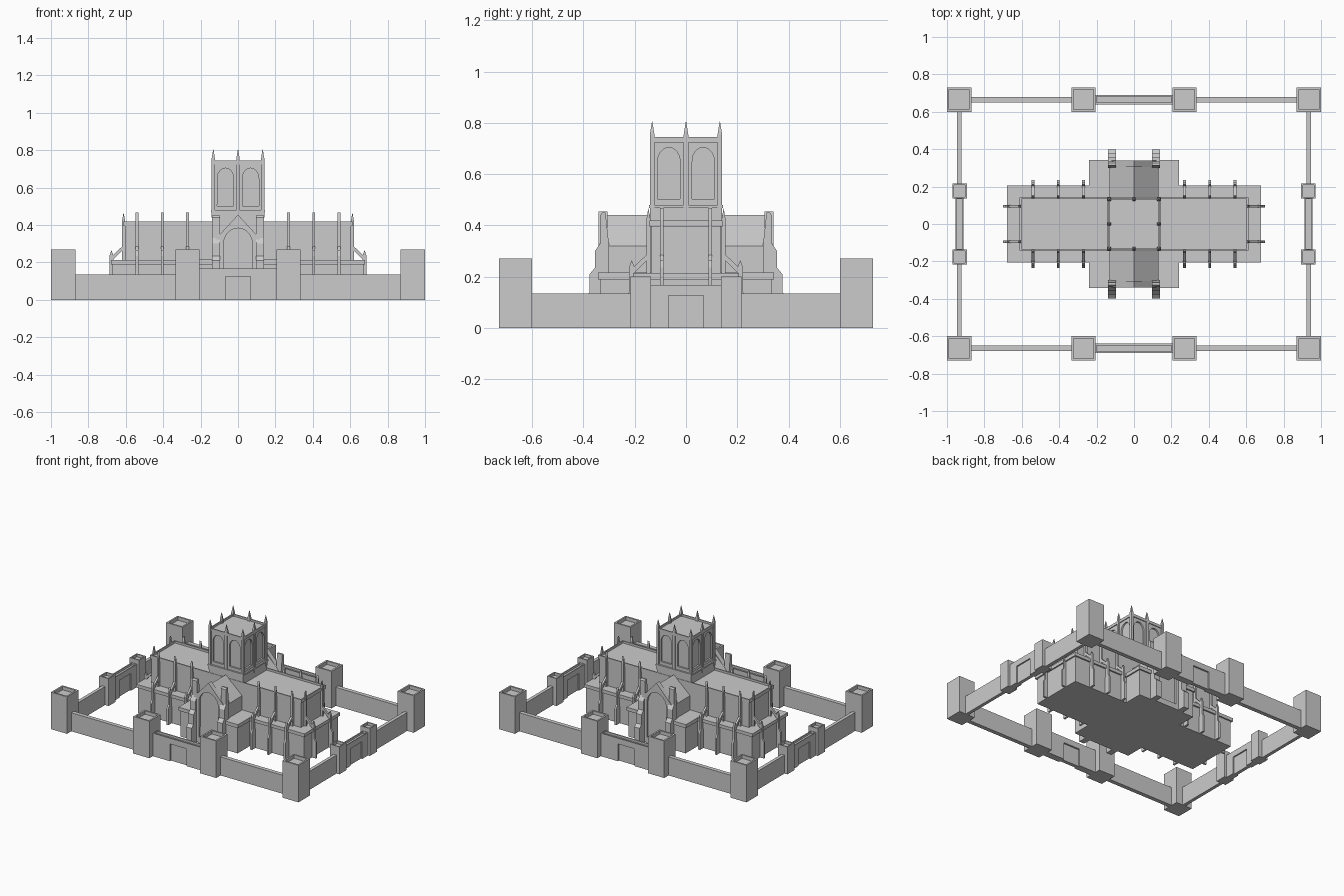
import bpy, bmesh, math
from mathutils import Matrix, Vector

if "Cube" in bpy.data.objects:
    bpy.data.objects.remove(bpy.data.objects["Cube"])


def finish(name, bm):
    bmesh.ops.recalc_face_normals(bm, faces=bm.faces)
    me = bpy.data.meshes.new(name)
    bm.to_mesh(me)
    bm.free()
    ob = bpy.data.objects.new(name, me)
    bpy.context.collection.objects.link(ob)
    return ob


def box(name, x0, x1, y0, y1, z0, z1, rim=0, depth=0.02):
    """Box; a rim gives it a parapet with a sunken top."""
    bm = bmesh.new()
    m = Matrix.Translation(((x0 + x1) / 2, (y0 + y1) / 2, (z0 + z1) / 2)) @ \
        Matrix.Diagonal((x1 - x0, y1 - y0, z1 - z0, 1))
    bmesh.ops.create_cube(bm, size=1, matrix=m)
    if rim:
        bm.normal_update()
        top = max(bm.faces, key=lambda f: f.calc_center_median().z)
        bmesh.ops.inset_region(bm, faces=[top], thickness=rim)
        inner = bmesh.ops.extrude_discrete_faces(bm, faces=[top])["faces"][0]
        for v in inner.verts:
            v.co.z -= depth
    return finish(name, bm)


def cbox(name, cx, cy, hx, hy, z0, z1, rim=0, depth=0.02):
    return box(name, cx - hx, cx + hx, cy - hy, cy + hy, z0, z1, rim, depth)


def prism(name, pts, t, pos=(0, 0, 0), angle=0):
    """Upright profile of (u, z) points, thickness t, turned about z."""
    bm = bmesh.new()
    rot = Matrix.Rotation(math.radians(angle), 3, 'Z')
    p = Vector(pos)
    a, b = [[bm.verts.new(rot @ Vector((u, s * t / 2, z)) + p) for u, z in pts] for s in (-1, 1)]
    bm.faces.new(a)
    bm.faces.new(b[::-1])
    n = len(pts)
    for i in range(n):
        bm.faces.new((a[i], b[i], b[(i + 1) % n], a[(i + 1) % n]))
    return finish(name, bm)


def pinnacle(name, x, y, z0, z1, r):
    bm = bmesh.new()
    m = Matrix.Translation((x, y, (z0 + z1) / 2)) @ Matrix.Rotation(math.pi / 4, 4, 'Z')
    bmesh.ops.create_cone(bm, cap_ends=True, segments=4, radius1=r, radius2=0.001,
                          depth=z1 - z0, matrix=m)
    finish(name, bm)


def arch(c, hw, z0, spring, top):
    curve = [(c + hw * math.cos(i * math.pi / 12), spring + (top - spring) * math.sin(i * math.pi / 12))
             for i in range(13)]
    return [(c - hw, z0), (c + hw, z0)] + curve


def cut(ob, cutter):
    cutter.hide_render = True
    cutter.hide_set(True)
    mod = ob.modifiers.new("recess", 'BOOLEAN')
    mod.operation = 'DIFFERENCE'
    mod.solver = 'EXACT'
    mod.object = cutter


# Enclosure: corner towers, gate towers, walls and gates
for s in (-1, 1):
    for x in (-0.935, -0.27, 0.27, 0.935):
        cbox("wall_tower", x, s * 0.665, 0.065, 0.065, 0, 0.27, 0.017, 0.025)
    for t in (-1, 1):
        cbox("long_wall", t * 0.602, s * 0.665, 0.275, 0.015, 0, 0.135)
        cbox("side_gate_tower", s * 0.932, t * 0.176, 0.038, 0.04, 0, 0.2, 0.012)
        cbox("side_wall", s * 0.935, t * 0.41, 0.012, 0.2, 0, 0.135)
    gate = cbox("main_gate", 0, s * 0.665, 0.21, 0.025, 0, 0.168, 0.012, 0.015)
    side = cbox("side_gate", s * 0.933, 0, 0.022, 0.14, 0, 0.168, 0.01, 0.015)
    for t in (-1, 1):
        cut(gate, cbox("gate_cutter", 0, s * 0.665 + t * 0.025, 0.068, 0.012, -0.02, 0.126))
        cut(side, cbox("gate_cutter", s * 0.933 + t * 0.022, 0, 0.01, 0.068, -0.02, 0.126))

# Aisles and transept side chapels
cbox("aisle", 0, 0, 0.67, 0.195, 0, 0.195)
cbox("aisle_cornice", 0, 0, 0.68, 0.206, 0.19, 0.214)
for s in (-1, 1):
    cbox("chapel", s * 0.18, 0, 0.05, 0.333, 0, 0.195)
    cbox("chapel_cornice", s * 0.185, 0, 0.055, 0.343, 0.19, 0.216)

# Nave upper walls with parapet
cbox("nave", 0, 0, 0.604, 0.137, 0, 0.4)
cbox("nave_parapet", 0, 0, 0.611, 0.142, 0.395, 0.42, 0.012, 0.015)

# Transept with pitched roof, gabled fronts and stepped corner buttresses
prism("transept", [(-0.13, 0), (0.13, 0), (0.13, 0.32), (0, 0.44), (-0.13, 0.32)], 0.64)
step = [(0.3, 0), (0.398, 0), (0.398, 0.12), (0.376, 0.14), (0.376, 0.21), (0.355, 0.235),
        (0.355, 0.3), (0.335, 0.33), (0.335, 0.44), (0.327, 0.45), (0.314, 0.45), (0.3, 0.32)]
for s in (-1, 1):
    front = prism("gable_front", [(-0.12, 0), (0.12, 0), (0.12, 0.325), (0, 0.455), (-0.12, 0.325)],
                  0.035, (0, s * 0.323, 0))
    cut(front, prism("window_cutter", arch(0, 0.078, 0.04, 0.295, 0.383)[:-1] , 0.04, (0, s * 0.345, 0)))
    for x in (-0.117, 0.117):
        prism("transept_buttress", step, 0.042, (x, 0, 0), s * 90)

# Flying buttresses along the nave and on both ends
fly = [(0.235, 0), (0.235, 0.12), (0.222, 0.14), (0.222, 0.235), (0.212, 0.265), (0.202, 0.24),
       (0.155, 0.285), (0.155, 0.42), (0.147, 0.468), (0.138, 0.42), (0.138, 0.2), (0.155, 0.2),
       (0.155, 0.262), (0.2, 0.217), (0.19, 0)]
for s in (-1, 1):
    for x in (0.27, 0.405, 0.54):
        for t in (-1, 1):
            prism("flying_buttress", fly, 0.014, (t * x, 0, 0), s * 90)
    for y in (-0.095, 0.095):
        prism("end_buttress", fly, 0.014, (s * 0.465, y, 0), 0 if s > 0 else 180)

# Crossing tower with arched recesses, parapet and pinnacles
cbox("tower_base", 0, 0, 0.137, 0.139, 0.2, 0.475)
cbox("tower_ledge", 0, 0, 0.144, 0.144, 0.468, 0.48)
tower = cbox("tower", 0, 0, 0.132, 0.132, 0.475, 0.726)
for a in (0, 90, 180, 270):
    p = Matrix.Rotation(math.radians(a), 3, 'Z') @ Vector((0, -0.137, 0))
    for c in (-0.067, 0.067):
        cut(tower, prism("tower_arch_cutter", arch(c, 0.044, 0.503, 0.648, 0.704)[:-1], 0.034, p, a))
cbox("tower_parapet", 0, 0, 0.138, 0.138, 0.724, 0.744, 0.012, 0.014)
for x in (-1, 0, 1):
    for y in (-1, 0, 1):
        if x or y:
            cbox("tower_pilaster", x * 0.132, y * 0.132, 0.009, 0.009, 0.44, 0.755)
            pinnacle("tower_pinnacle", x * 0.132, y * 0.132, 0.755, 0.805, 0.0125)
